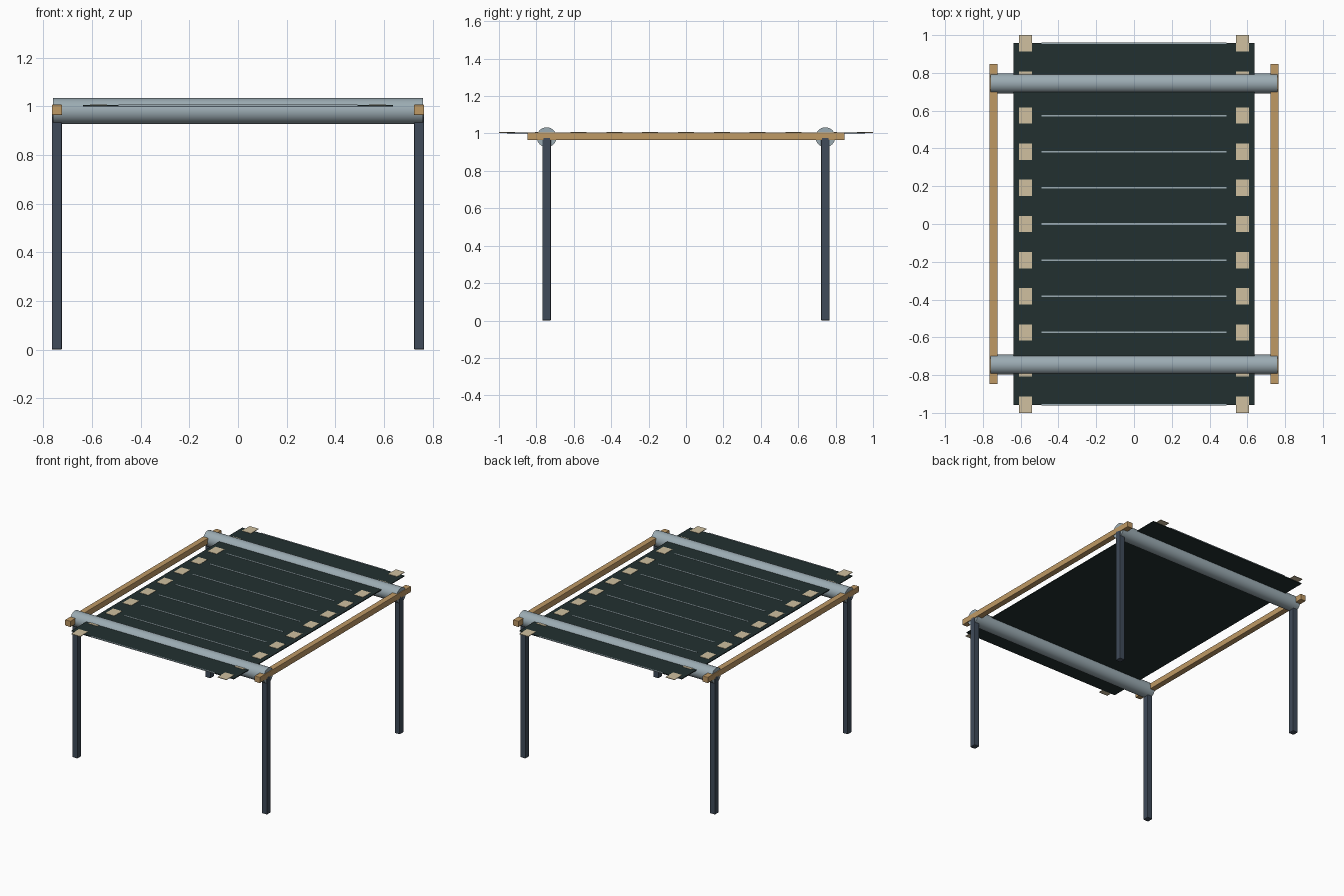
import bpy
import math

old = bpy.data.objects.get("Cube")
if old:
    bpy.data.objects.remove(old, do_unlink=True)


def material(name, r, g, b):
    m = bpy.data.materials.new(name)
    m.use_nodes = True
    m.diffuse_color = (r, g, b, 1)
    m.node_tree.nodes["Principled BSDF"].inputs["Base Color"].default_value = (r, g, b, 1)
    return m


steel = material("pale steel", 0.33, 0.41, 0.45)
leg_paint = material("dark slate", 0.05, 0.07, 0.10)
wood = material("oak wood", 0.52, 0.32, 0.13)
fabric = material("dark green fabric", 0.016, 0.03, 0.03)
webbing = material("cream webbing", 0.63, 0.53, 0.35)
thread = material("grey thread", 0.33, 0.41, 0.45)


def box(name, centre, size, mat, bevel=0.0):
    bpy.ops.mesh.primitive_cube_add(size=1, location=centre)
    ob = bpy.context.object
    ob.name = name
    ob.scale = size
    bpy.ops.object.transform_apply(location=False, rotation=False, scale=True)
    ob.data.materials.append(mat)
    if bevel:
        mod = ob.modifiers.new("soft edges", "BEVEL")
        mod.width = bevel
        mod.segments = 2
    return ob


FRAME_X, FRAME_Y = 0.744, 0.745
FABRIC_Z = 1.002
PITCH = 0.1914

# Four square legs
for sx, side in ((1, "left"), (-1, "right")):
    for sy, end in ((-1, "front"), (1, "back")):
        box(f"{end}_{side}_leg", (sx * FRAME_X, sy * FRAME_Y, 0.49),
            (0.042, 0.046, 0.98), leg_paint, 0.005)
    # Wooden side rail
    box(f"{side}_rail", (sx * FRAME_X, 0, 0.985), (0.042, 1.694, 0.042), wood, 0.003)

# Round cross rollers
for sy, end in ((-1, "front"), (1, "back")):
    bpy.ops.mesh.primitive_cylinder_add(vertices=32, radius=0.053, depth=1.52,
                                        location=(0, sy * FRAME_Y, 0.98),
                                        rotation=(0, math.pi / 2, 0))
    roller = bpy.context.object
    roller.name = f"{end}_roller"
    roller.data.materials.append(steel)
    bpy.ops.object.shade_smooth_by_angle()

# Stretched fabric sheet
box("fabric_sheet", (0, 0, FABRIC_Z), (1.274, 1.914, 0.006), fabric)

# Seams and webbing tabs repeated along the sheet
for i in range(-5, 6):
    y = i * PITCH
    box("seam", (0, y, FABRIC_Z + 0.002), (0.98, 0.008, 0.005), thread)
    for sx in (-1, 1):
        box("webbing_tab", (sx * 0.574, y, FABRIC_Z + 0.003), (0.07, 0.086, 0.004), webbing)
